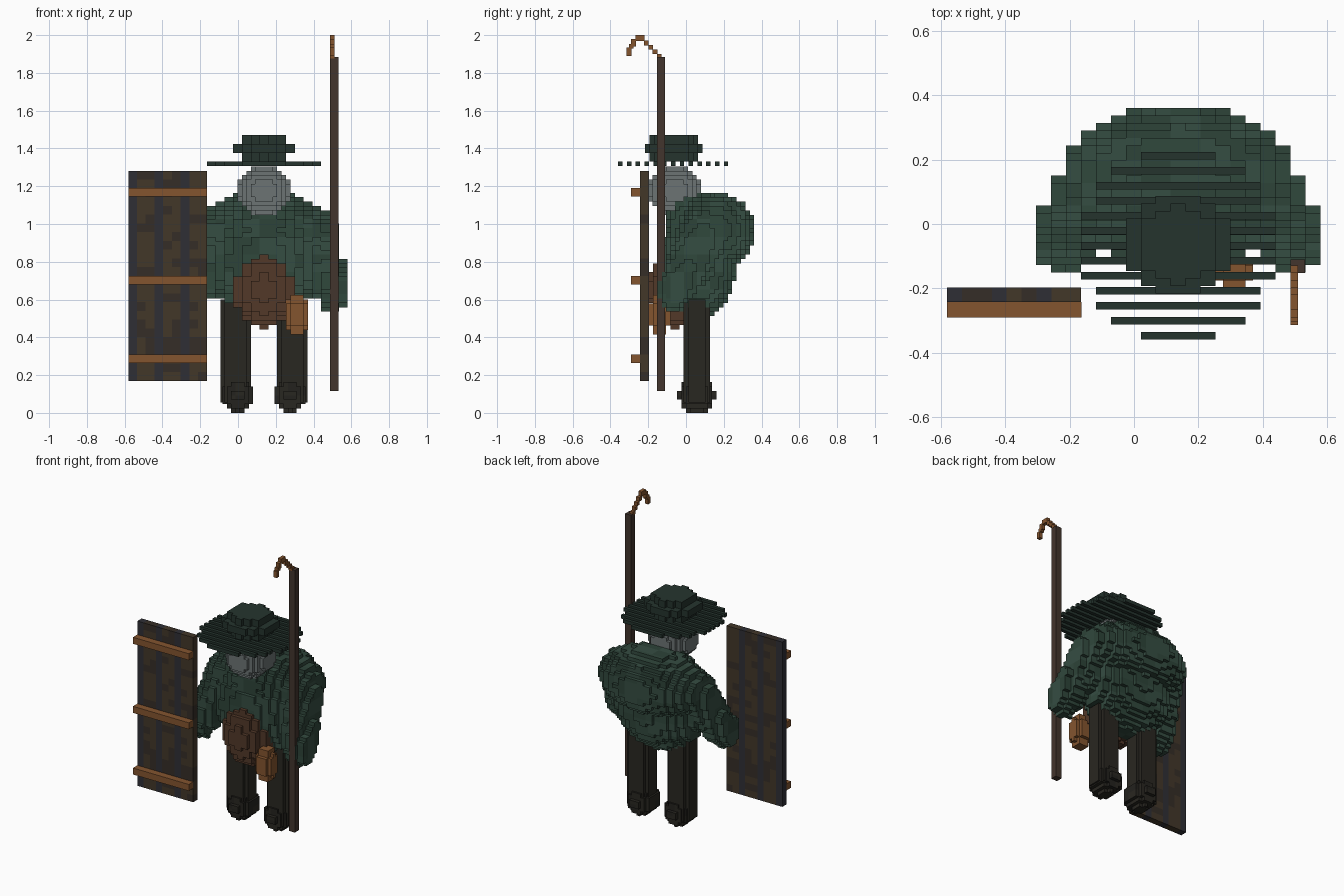
import bpy, bmesh, random
from math import floor, ceil
from mathutils import Vector

if "Cube" in bpy.data.objects:
    bpy.data.objects.remove(bpy.data.objects["Cube"])

random.seed(4)
C = 0.0466          # coarse cell
F = C / 2           # fine cell
CX = 0.1375         # figure's centre line


def material(name, rgb):
    m = bpy.data.materials.new(name)
    m.diffuse_color = (*rgb, 1)
    m.use_nodes = True
    m.node_tree.nodes["Principled BSDF"].inputs["Base Color"].default_value = m.diffuse_color
    return m


cloth = [material("cloth_a", (.03, .065, .046)), material("cloth_b", (.036, .075, .055)),
         material("cloth_c", (.026, .056, .04))]
hatmat = [material("hat_felt", (.018, .034, .027))]
skin = [material("pale_grey", (.15, .175, .175))]
trouser = [material("trouser_a", (.022, .02, .015)), material("trouser_b", (.017, .016, .013))]
leather = [material("leather", (.085, .04, .022))]
copper = [material("copper", (.23, .09, .028))]
shaft = [material("shaft", (.055, .035, .026))]
planks = [material("plank_a", (.055, .038, .022)), material("plank_b", (.036, .027, .02)),
          material("plank_grey", (.028, .028, .036))]


def finish(name, bm, mats):
    me = bpy.data.meshes.new(name)
    bm.to_mesh(me)
    bm.free()
    for m in mats:
        me.materials.append(m)
    ob = bpy.data.objects.new(name, me)
    bpy.context.collection.objects.link(ob)
    return ob


def cuboid(bm, lo, hi, mat=0):
    r = bmesh.ops.create_cube(bm, size=1)
    for v in r["verts"]:
        v.co = [lo[k] + (v.co[k] + .5) * (hi[k] - lo[k]) for k in range(3)]
        for f in v.link_faces:
            f.material_index = mat


def box(name, lo, hi, mats):
    bm = bmesh.new()
    cuboid(bm, lo, hi)
    return finish(name, bm, mats)


# solid tests used by the block builder
def ellipsoid(c, r):
    return (lambda p: sum(((p[k] - c[k]) / r[k]) ** 2 for k in range(3)) <= 1,
            [c[k] - r[k] for k in range(3)], [c[k] + r[k] for k in range(3)])


def limb(a, b, ra, rb):
    a, b = Vector(a), Vector(b)
    d = b - a

    def inside(p):
        t = max(0, min(1, (p - a).dot(d) / d.length_squared))
        return (p - a - d * t).length <= ra + (rb - ra) * t
    r = max(ra, rb)
    return (inside, [min(a[k], b[k]) - r for k in range(3)], [max(a[k], b[k]) + r for k in range(3)])


def blocks(name, solids, mats, cell=(C, F, F), origin=(CX, 0, F / 2)):
    """Fill solids with blocks and keep only the outer faces."""
    filled = set()
    for test, lo, hi in solids:
        rng = [range(floor((lo[k] - origin[k]) / cell[k]), ceil((hi[k] - origin[k]) / cell[k]) + 1)
               for k in range(3)]
        for i in rng[0]:
            for j in rng[1]:
                for n in rng[2]:
                    if test(Vector([origin[k] + (i, j, n)[k] * cell[k] for k in range(3)])):
                        filled.add((i, j, n))
    bm, verts, shade = bmesh.new(), {}, {}
    for q in sorted(filled):
        block = (q[0] // 2, q[1] // 3, q[2] // 4)
        if block not in shade:
            shade[block] = random.randrange(len(mats))
        for ax in range(3):
            u, w = (ax + 1) % 3, (ax + 2) % 3
            for s in (-1, 1):
                nb = list(q)
                nb[ax] += s
                if tuple(nb) in filled:
                    continue
                ring = []
                for du, dw in ((-1, -1), (1, -1), (1, 1), (-1, 1))[::s]:
                    key = [2 * e for e in q]
                    key[ax] += s
                    key[u] += du
                    key[w] += dw
                    key = tuple(key)
                    if key not in verts:
                        verts[key] = bm.verts.new([origin[k] + key[k] * cell[k] / 2 for k in range(3)])
                    ring.append(verts[key])
                bm.faces.new(ring).material_index = shade[block]
    return finish(name, bm, mats)


# hunched cloak
blocks("cloak", [ellipsoid((CX, .145, .965), (.36, .222, .205)),
                 ellipsoid((CX, .065, .80), (.31, .20, .31)),
                 ellipsoid((CX, .02, 1.0), (.2, .13, .15))], cloth)

# paired sleeves, hands, legs and feet
for side, s in (("left", -1), ("right", 1)):
    blocks(side + "_sleeve", [limb((CX + s * .25, .10, .95), (CX + s * .36, -.05, .66), .135, .095)], cloth)
    blocks(side + "_hand", [ellipsoid((CX + s * .365, -.07, .65), (.09, .078, .115))], cloth)
    x = CX + s * .15
    bm = bmesh.new()
    for hx, hy in ((.08, .045), (.058, .07)):
        cuboid(bm, (x - hx, .057 - hy, .055), (x + hx, .057 + hy, .6))
    finish(side + "_leg", bm, trouser)
    blocks(side + "_foot", [ellipsoid((CX + s * .1385, .057, .0932), (.088, .1, .0932))], trouser,
           (F, F, F), (CX + s * .1385, .057, F / 2))

# apron, pouch and head
blocks("belly_apron", [ellipsoid((CX, -.06, .66), (.165, .135, .212))], leather)
blocks("pouch", [ellipsoid((.312, -.14, .52), (.064, .056, .116))], copper, (F, F, F), (.312, -.14, .52))
blocks("head", [ellipsoid((CX, -.06, 1.177), (.143, .143, .135))], skin, (F, F, F), (CX + F / 2, -.06 + F / 2, 1.177))

# hat: crown and slatted brim
blocks("hat_crown", [ellipsoid((CX, -.065, 1.40), (.163, .15, .082))], hatmat, (C, F, C), (CX, -.065, 1.40))
bm = bmesh.new()
for i in range(-6, 7):
    n = int((42 - i * i) ** .5)
    y, w = -.068 + i * C, (n + .5) * C
    cuboid(bm, (CX - w, y - F / 2, 1.306), (CX + w, y + F / 2, 1.33))
finish("hat_brim", bm, hatmat)

# staff with hooked tip
box("staff", (.486, -.153, .117), (.531, -.11, 1.885), shaft)
bm = bmesh.new()
for y, z, h in ((-.141, 1.888, .012), (-.164, 1.912, .012), (-.187, 1.935, .012), (-.21, 1.958, .014),
                (-.232, 1.985, .015), (-.255, 1.985, .015), (-.278, 1.96, .02), (-.302, 1.912, .022),
                (-.29, 1.94, .012)):
    cuboid(bm, (.486, y - .0125, z - h), (.51, y + .0125, z + h))
finish("staff_hook", bm, copper)

# plank door shield with three straps
bm = bmesh.new()
for i in range(9):
    for j in range(24):
        m = 2 if i % 3 == 0 else random.choice((0, 0, 1))
        x, z = -.581 + i * .0463, .17 + j * .0463
        cuboid(bm, (x, -.243, z), (x + .0463, -.197, z + .0463), m)
finish("plank_shield", bm, planks)
for n, z in (("lower", .264), ("middle", .68), ("upper", 1.146)):
    box(n + "_strap", (-.581, -.29, z), (-.164, -.243, z + .044), copper)
